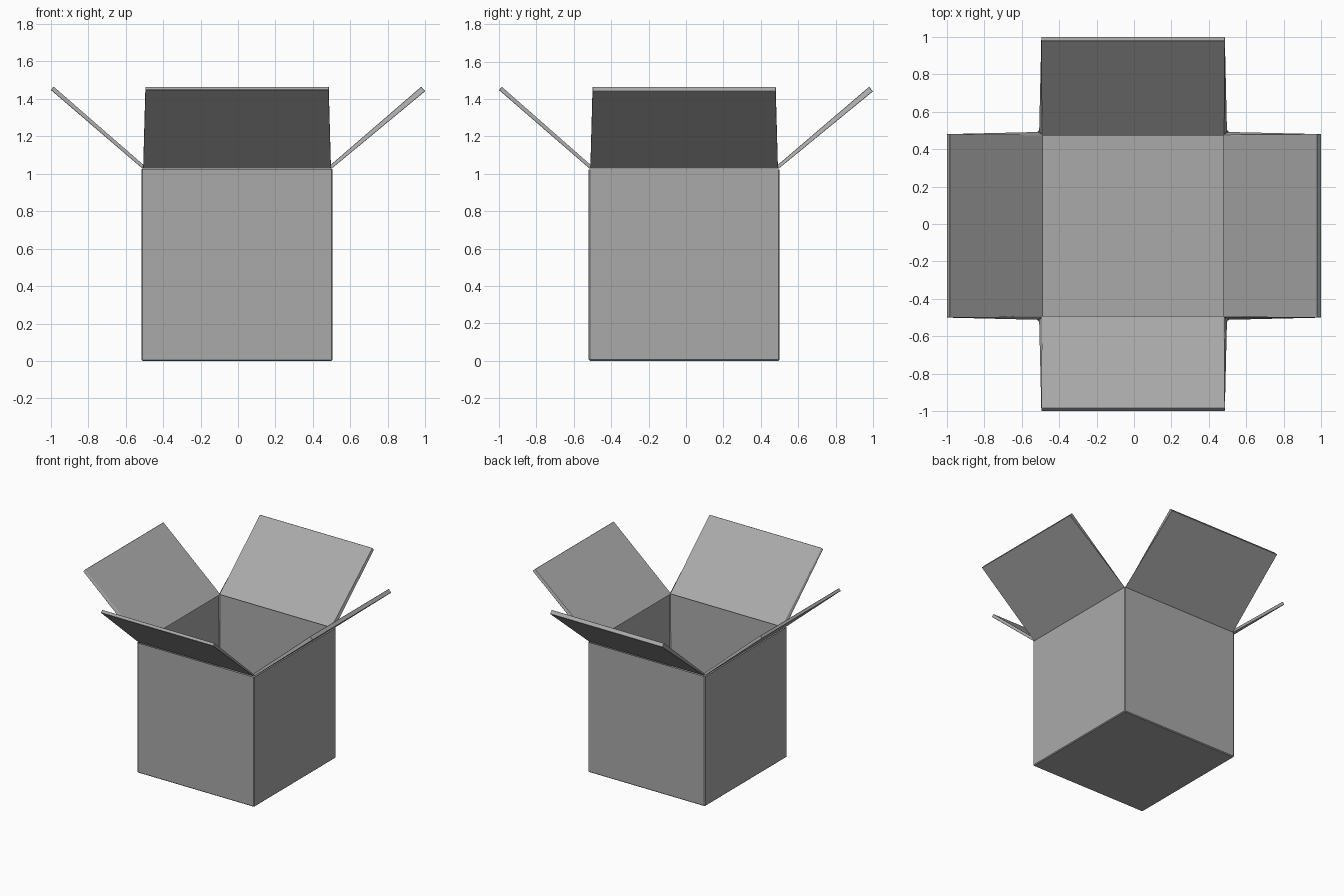
import bpy, bmesh
from mathutils import Matrix, Vector
from math import pi

cube = bpy.data.objects.get("Cube")
if cube:
    bpy.data.objects.remove(cube, do_unlink=True)

CENTRE = Vector((-0.005, -0.01, 0))
HALF, TOP, WALL = 0.51, 1.03, 0.03

card = bpy.data.materials.new("grey card")
card.use_nodes = True
GREY = (0.4, 0.4, 0.4, 1)
card.diffuse_color = GREY
card.node_tree.nodes["Principled BSDF"].inputs["Base Color"].default_value = GREY


def finish(name, bm, bevel):
    """Turn a bmesh into a named, coloured object with softened edges."""
    bmesh.ops.recalc_face_normals(bm, faces=bm.faces)
    mesh = bpy.data.meshes.new(name)
    bm.to_mesh(mesh)
    bm.free()
    mesh.materials.append(card)
    obj = bpy.data.objects.new(name, mesh)
    bpy.context.collection.objects.link(obj)
    mod = obj.modifiers.new("soft edges", 'BEVEL')
    mod.width = bevel
    mod.segments = 1
    return obj


# Open box: a block whose top is inset and pushed down to the floor
bm = bmesh.new()
bmesh.ops.create_cube(bm, size=1, matrix=Matrix.Translation(CENTRE + Vector((0, 0, TOP / 2)))
                      @ Matrix.Diagonal((2 * HALF, 2 * HALF, TOP, 1)))
lid = max(bm.faces, key=lambda f: f.calc_center_median().z)
bmesh.ops.inset_region(bm, faces=[lid], thickness=WALL)
bmesh.ops.translate(bm, verts=lid.verts, vec=(0, 0, WALL - TOP))
finish("box_body", bm, 0.006)


def flap(name, angle, reach, tip):
    """Tapered panel rising outwards from the rim, built facing +x and turned."""
    profile = [(HALF - WALL, TOP), (HALF - 0.004, TOP - 0.002),
               (reach, 1.465 - tip * 0.8), (reach - tip * 0.7, 1.465)]
    widths = [0.485, 0.503, 0.49, 0.49]
    bm = bmesh.new()
    rings = [[bm.verts.new((r, s * w, z)) for (r, z), w in zip(profile, widths)]
             for s in (-1, 1)]
    for ring in rings:
        bm.faces.new(ring)
    for i in range(4):
        j = (i + 1) % 4
        bm.faces.new((rings[0][i], rings[0][j], rings[1][j], rings[1][i]))
    bm.transform(Matrix.Translation(CENTRE) @ Matrix.Rotation(angle, 4, 'Z'))
    finish(name, bm, 0.002)


# Four open flaps
flap("left_flap", 0, 1.005, 0.03)
flap("back_flap", pi / 2, 1.01, 0.03)
flap("right_flap", pi, 0.995, 0.022)
flap("front_flap", -pi / 2, 0.99, 0.022)
